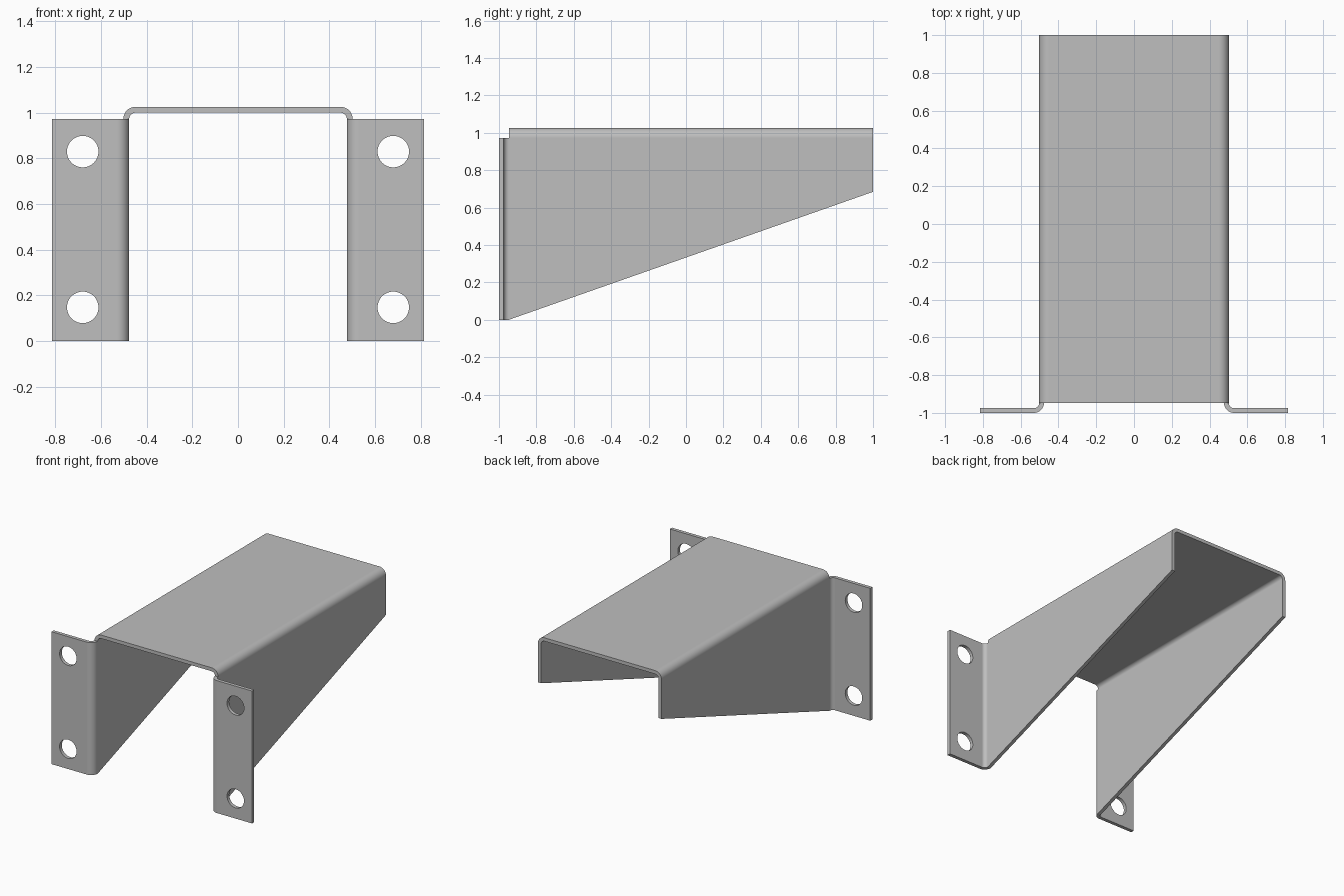
import bpy, bmesh, math
from mathutils import Matrix, Vector

if "Cube" in bpy.data.objects:
    bpy.data.objects.remove(bpy.data.objects["Cube"])

T = 0.0255             # sheet thickness
R, r = 0.053, 0.0275   # outer and inner bend radii
W = 0.502              # outer half width of the channel
ZB = 0.972             # height where the top bends start
YB = -0.947            # where the flange bends start
N = 10                 # segments per bend


def arc(cx, cy, rad, a0, a1):
    return [(cx + rad * math.cos(math.radians(a0 + (a1 - a0) * i / N)),
             cy + rad * math.sin(math.radians(a0 + (a1 - a0) * i / N)))
            for i in range(N + 1)]


def sheet(bm, rails, end_caps, skip=()):
    """Bent sheet from four rails: side A start/end, side B start/end."""
    a0, a1, b0, b1 = [[bm.verts.new(p) for p in rail] for rail in rails]
    n = len(a0)
    for i in range(n - 1):
        j = i + 1
        bm.faces.new((a0[i], a0[j], a1[j], a1[i]))
        bm.faces.new((b0[i], b1[i], b1[j], b0[j]))
        if i not in skip:
            bm.faces.new((a0[i], b0[i], b0[j], a0[j]))
        bm.faces.new((a1[i], a1[j], b1[j], b1[i]))
    for i in end_caps:
        bm.faces.new((a0[i], a1[i], b1[i], b0[i]))


bm = bmesh.new()

# Channel: top plate with two rounded bends and tapered side walls
def channel_rail(rad, x, y, z_low):
    half = [(x, z_low)] + arc(W - R, ZB, rad, 0, 90)
    pts = half + [(-px, pz) for px, pz in reversed(half)]
    return [(px, y, pz) for px, pz in pts]

last = 2 * (N + 2) - 2
sheet(bm, [channel_rail(R, W, YB, 0), channel_rail(R, W, 1, 0.684),
           channel_rail(r, W - T, YB, 0), channel_rail(r, W - T, 1, 0.684)],
      (0, -1), skip=(0, last))

# Mounting flanges bending outwards from the front edge of each wall
for s in (1, -1):
    rails = []
    for rad in (R, r):
        prof = arc(W + r, YB, rad, 180, 270) + [(0.814, YB - rad)]
        for z in (0, ZB):
            rails.append([(s * x, y, z) for x, y in prof])
    sheet(bm, rails, (-1,))

bmesh.ops.remove_doubles(bm, verts=bm.verts, dist=1e-4)
bmesh.ops.recalc_face_normals(bm, faces=bm.faces)
mesh = bpy.data.meshes.new("bracket")
bm.to_mesh(mesh)
bm.free()
bracket = bpy.data.objects.new("bracket", mesh)
bpy.context.collection.objects.link(bracket)

steel = bpy.data.materials.new("plain grey steel")
steel.diffuse_color = (0.52, 0.52, 0.52, 1)
steel.use_nodes = True
steel.node_tree.nodes["Principled BSDF"].inputs["Base Color"].default_value = steel.diffuse_color
mesh.materials.append(steel)

# Four bolt holes through the flanges
bm = bmesh.new()
for x in (0.68, -0.68):
    for z in (0.147, 0.829):
        m = Matrix.Translation(Vector((x, -0.987, z))) @ Matrix.Rotation(math.pi / 2, 4, 'X')
        bmesh.ops.create_cone(bm, cap_ends=True, segments=48, radius1=0.069,
                              radius2=0.069, depth=0.1, matrix=m)
cut_mesh = bpy.data.meshes.new("hole_cutter")
bm.to_mesh(cut_mesh)
bm.free()
cut_mesh.materials.append(steel)
cutter = bpy.data.objects.new("hole_cutter", cut_mesh)
bpy.context.collection.objects.link(cutter)
cutter.hide_render = True

bpy.context.view_layer.objects.active = bracket
bracket.select_set(True)
mod = bracket.modifiers.new("holes", 'BOOLEAN')
mod.operation = 'DIFFERENCE'
mod.solver = 'EXACT'
mod.object = cutter
bpy.ops.object.modifier_apply(modifier=mod.name)
bpy.data.objects.remove(cutter)

# Smooth bends, crisp sheet edges
bpy.ops.object.shade_smooth_by_angle(angle=math.radians(30))
wn = bracket.modifiers.new("flat_sheet_shading", 'WEIGHTED_NORMAL')
wn.keep_sharp = True
